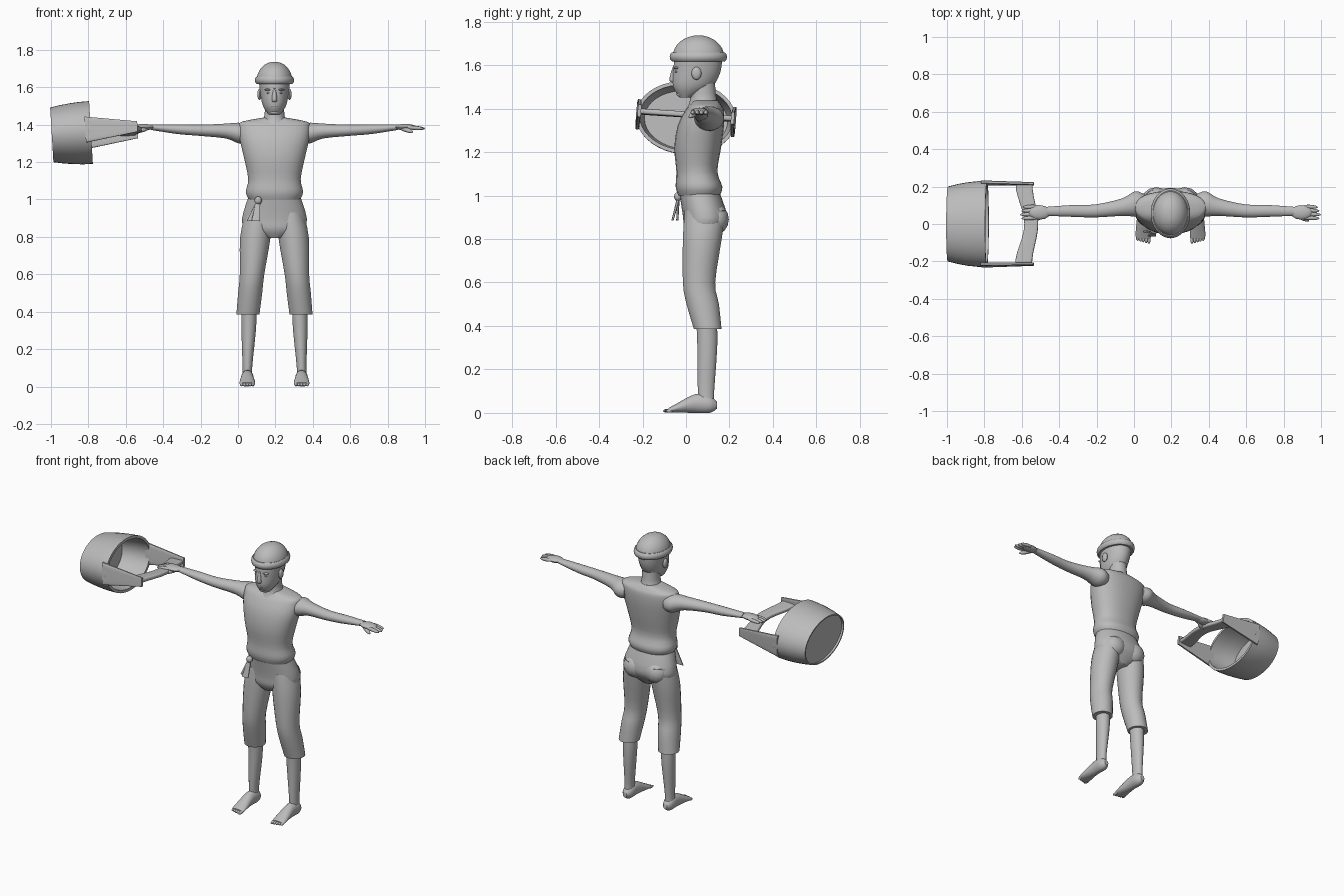
import bpy, bmesh
from math import cos, sin, pi, tau, copysign
from mathutils import Matrix, Vector

if "Cube" in bpy.data.objects:
    bpy.data.objects.remove(bpy.data.objects["Cube"])

grey = bpy.data.materials.new("plain_grey")
grey.use_nodes = True
grey.diffuse_color = (0.5, 0.5, 0.5, 1)
grey.node_tree.nodes["Principled BSDF"].inputs["Base Color"].default_value = grey.diffuse_color

body_place = {"location": Vector((0.195, 0, 0))}
pail_place = {"location": Vector((-0.786, 0, 1.358)), "rotation_euler": (-0.08, -0.06, 0)}
parts = []


def finish(name, bm, place, mirror):
    """Turn a bmesh into a placed object, optionally mirrored left to right."""
    bmesh.ops.recalc_face_normals(bm, faces=bm.faces)
    mesh = bpy.data.meshes.new(name)
    bm.to_mesh(mesh)
    bm.free()
    mesh.materials.append(grey)
    obj = bpy.data.objects.new(name, mesh)
    for attribute, value in place.items():
        setattr(obj, attribute, value)
    bpy.context.collection.objects.link(obj)
    if mirror:
        obj.modifiers.new("Mirror", "MIRROR")
    parts.append(obj)


def spline(sections, steps):
    """Smoothly interpolate between the given sections."""
    smooth = []
    padded = [sections[0], *sections, sections[-1]]
    for before, start, end, after in zip(padded, padded[1:], padded[2:], padded[3:]):
        for step in range(steps):
            t = step / steps
            smooth.append([
                b + t / 2 * (c - a + t * (2 * a - 5 * b + 4 * c - d + t * (3 * (b - c) + d - a)))
                for a, b, c, d in zip(before, start, end, after)])
    return smooth + [sections[-1]]


def loft(name, axis, sections, mirror=False, sides=24, power=2, steps=3, place=body_place):
    """Skin sections of (position on axis, centre a, centre b, half size a, half size b)."""
    bm = bmesh.new()
    loops = []
    for position, a, b, half_a, half_b in spline(sections, steps):
        loop = []
        for k in range(sides):
            angle = tau * (k + 0.5) / sides
            c, s = cos(angle), sin(angle)
            point = [a + half_a * copysign(abs(c) ** (2 / power), c),
                     b + half_b * copysign(abs(s) ** (2 / power), s)]
            point.insert("xyz".index(axis), position)
            loop.append(bm.verts.new(point))
        loops.append(loop)
    for low, high in zip(loops, loops[1:]):
        for k in range(sides):
            bm.faces.new((low[k], low[k - 1], high[k - 1], high[k]))
    bm.faces.new(loops[0])
    bm.faces.new(loops[-1])
    finish(name, bm, place, mirror)


def column(name, sections, **options):
    """Upright loft on the body's centre line, from (height, depth, half width, half depth)."""
    loft(name, "z", [(z, 0, y, wide, deep) for z, y, wide, deep in sections], **options)


def blob(name, centre, size, mirror=False, turn=Matrix()):
    """Rounded lump of the given half sizes."""
    bm = bmesh.new()
    shape = Matrix.Translation(centre) @ turn @ Matrix.Diagonal((*size, 1))
    bmesh.ops.create_uvsphere(bm, u_segments=12, v_segments=8, radius=1, matrix=shape)
    finish(name, bm, body_place, mirror)


def digit(name, root, tip, radius):
    """Finger or toe running from root to tip on both sides."""
    root, tip = Vector(root), Vector(tip)
    span = tip - root
    turn = span.to_track_quat("Z", "Y").to_matrix().to_4x4()
    blob(name, (root + tip) / 2, (radius, radius, span.length / 2), True, turn)


# Head, face and neck
column("head", [(1.452, 0, .03, .03), (1.5, .03, .062, .09), (1.57, .05, .077, .11), (1.64, .057, .085, .11)])
column("neck", [(1.395, .085, .09, .085), (1.44, .08, .056, .062), (1.53, .075, .052, .058)])
column("nose", [(1.595, -.05, .007, .01), (1.535, -.06, .015, .017), (1.52, -.055, .01, .01)], sides=10)
blob("lips", (0, -.05, 1.5), (.024, .01, .008))
blob("chin", (0, -.022, 1.467), (.026, .022, .015))
blob("eye", (.03, -.043, 1.57), (.014, .01, .006), True)
blob("brow", (.03, -.043, 1.587), (.024, .012, .006), True)
blob("ear", (.08, .048, 1.562), (.012, .023, .03), True)

# Knitted cap with a rolled brim
cap_depth = .057
dome = [pi / 2 * k / 8 for k in range(8)]
column("cap_dome", [(1.637 + .1 * sin(a), cap_depth, .096 * cos(a), .12 * cos(a)) for a in dome], steps=1)
roll = [tau * k / 10 for k in range(-3, 4)]
column("cap_brim", [(1.638 + .022 * sin(a), cap_depth, .09 + .016 * cos(a), .117 + .016 * cos(a))
                    for a in roll], sides=28, steps=1)

# Sleeveless shirt, bloused over the waist
column("shirt", [
    (1, .06, .138, .096), (1.04, .06, .154, .108), (1.11, .05, .141, .095),
    (1.22, .054, .163, .108), (1.32, .068, .186, .107), (1.39, .085, .191, .09),
    (1.416, .09, .175, .073), (1.438, .09, .06, .055)], power=2.3, sides=28)

# Arms and hands
loft("arm", "x", [
    (.14, .1, 1.35, .06, .05), (.19, .107, 1.355, .068, .056), (.26, .09, 1.366, .047, .04),
    (.4, .07, 1.37, .035, .03), (.52, .07, 1.376, .032, .026), (.66, .068, 1.387, .024, .015)], True)
blob("palm", (.7, .062, 1.387), (.06, .039, .017), True)
for index, finger in enumerate(("index", "middle", "ring", "little")):
    across = .03 + .02 * index
    reach = .805 - .008 * abs(index - 1)
    digit(finger + "_finger", (.7, across + .004, 1.387), (reach, across, 1.379), .011)
digit("thumb", (.66, .055, 1.388), (.742, .015, 1.36), .013)

# Cropped trousers
column("trouser_seat", [
    (.795, .075, .05, .06), (.84, .08, .15, .09), (.9, .089, .174, .103), (1.02, .06, .138, .093)],
    sides=28, power=2.2)
loft("trouser_leg", "z", [
    (.385, .142, .1, .062, .064), (.5, .13, .077, .065, .075), (.6, .12, .06, .066, .075),
    (.8, .102, .075, .082, .09), (.93, .085, .088, .07, .095)], True)
blob("buttock", (.075, .135, .89), (.075, .062, .07), True)

# Bare lower legs and feet
ankle = .145
loft("lower_leg", "z", [
    (.03, ankle, .095, .03, .036), (.1, ankle, .092, .026, .038),
    (.3, .138, .098, .039, .046), (.42, .136, .095, .042, .048)], True)
loft("foot", "y", [
    (.142, ankle, .035, .014, .016), (.11, ankle, .04, .033, .04), (.04, ankle, .043, .034, .043),
    (-.05, ankle, .02, .042, .019), (-.08, ankle, .012, .038, .011)], True)
for index in range(5):
    across = ankle - .03 + .015 * index
    digit("toe_%d" % (index + 1), (across, -.06, .011), (across, -.106 + .004 * index, .009), .009)

# Knotted sash with two loose ends at the hip
blob("sash_knot", (-.087, -.037, .995), (.02, .018, .021))
for name, x, y in (("front", -.1, -.062), ("side", -.125, -.04)):
    loft("sash_end_" + name, "z", [(.885, x, y, .023, .005), (.985, -.088, -.036, .012, .007)],
         power=4, steps=1)


# Oval wooden pail, open towards the hand
def pail_ring(depth, inset):
    swell = 1 - 3 * depth ** 2
    return (-depth, 0, 0, .231 * swell - inset, .168 * swell - inset)


wall = .017
outside = [pail_ring(.21 * (1 - k / 4), 0) for k in range(5)]
inside = [pail_ring(.18 * k / 3, wall) for k in range(4)]
recess = [pail_ring(depth, wall / 2) for depth in (.195, .21)]
loft("pail", "x", recess + outside + inside, sides=40, steps=1, place=pail_place)

# Pail ears tapering out to the handle plank
for name, side in (("front", -1), ("back", 1)):
    loft("pail_ear_" + name, "x", [
        (-.03, side * .22, 0, .01, .07), (.25, side * .215, 0, .008, .028)],
        sides=16, power=6, steps=1, place=pail_place)


def handle_section(across):
    bow = cos(across * pi / .44) ** 2
    return (across, .197 + .04 * bow, 0, .045 - .008 * bow, .013)


loft("pail_handle", "y", [handle_section(.22 * k / 6) for k in range(-6, 7)],
     sides=16, power=5, steps=1, place=pail_place)

# Smooth shading with crisp edges
bpy.ops.object.select_all(action="DESELECT")
for obj in parts:
    obj.select_set(True)
bpy.context.view_layer.objects.active = parts[0]
bpy.ops.object.shade_smooth_by_angle(angle=.75)
